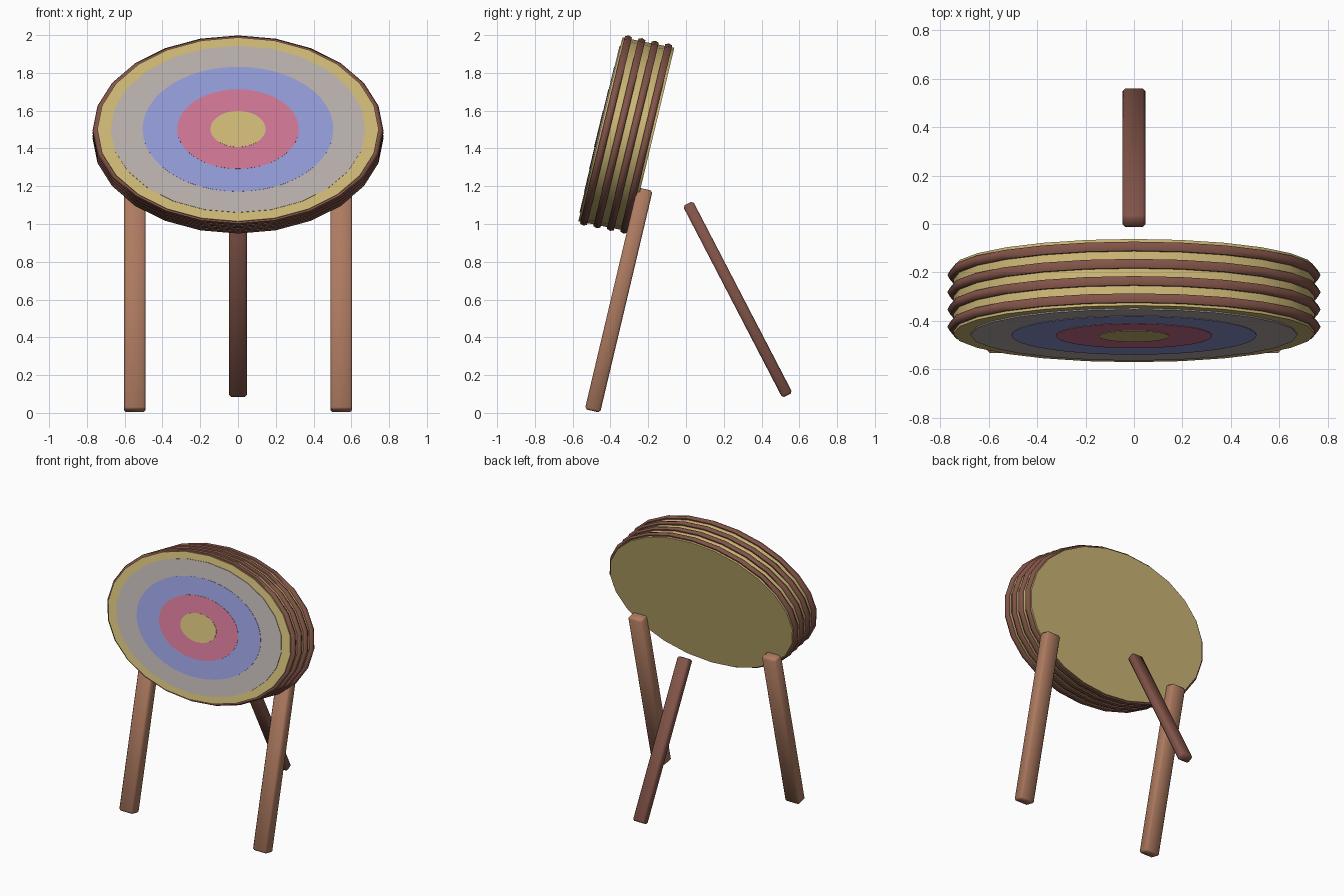
import bpy, bmesh, math
from mathutils import Matrix, Vector

if "Cube" in bpy.data.objects:
    bpy.data.objects.remove(bpy.data.objects["Cube"])


def material(name, r, g, b):
    lin = [((c / 255 + 0.055) / 1.055) ** 2.4 for c in (r, g, b)]
    m = bpy.data.materials.new(name)
    m.diffuse_color = (*lin, 1)
    m.use_nodes = True
    m.node_tree.nodes["Principled BSDF"].inputs["Base Color"].default_value = m.diffuse_color
    return m


STRAW = material("straw", 205, 184, 118)
ROPE = material("dark_wood", 130, 84, 72)
WOOD = material("light_wood", 173, 122, 96)
GREY = material("grey_paint", 182, 174, 171)
BLUE = material("blue_paint", 145, 153, 212)
RED = material("red_paint", 206, 117, 146)

# Leaning board frame: local x is wide, y runs up the face, z runs to the back
RATIO = 0.672
UP = Vector((0, 0.2334, 0.9724))
BACK = Vector((0, 0.98, -0.196))
FACE = Vector((0, -0.453, 1.501))
FRAME = Matrix.Translation(FACE) @ Matrix(((1, 0, 0),
                                           (0, UP.y, BACK.y),
                                           (0, UP.z, BACK.z))).to_4x4()
SQUASH = Matrix.Diagonal((1, RATIO, 1, 1))


def finish(name, bm, mat, matrix, angle=40):
    bm.transform(matrix)
    bmesh.ops.recalc_face_normals(bm, faces=bm.faces)
    me = bpy.data.meshes.new(name)
    bm.to_mesh(me)
    bm.free()
    me.materials.append(mat)
    ob = bpy.data.objects.new(name, me)
    bpy.context.collection.objects.link(ob)
    bpy.ops.object.select_all(action='DESELECT')
    ob.select_set(True)
    bpy.context.view_layer.objects.active = ob
    bpy.ops.object.shade_smooth_by_angle(angle=math.radians(angle))
    return ob


def disc(name, radius, front, back, mat, sides):
    bm = bmesh.new()
    bmesh.ops.create_cone(bm, cap_ends=True, segments=sides, radius1=radius,
                          radius2=radius, depth=back - front,
                          matrix=Matrix.Translation((0, 0, (front + back) / 2)))
    return finish(name, bm, mat, FRAME @ SQUASH)


def hoop(name, radius, minor, depth, mat, sides=24, section=6):
    bm = bmesh.new()
    rows = []
    for i in range(sides):
        a = math.tau * i / sides
        row = []
        for j in range(section):
            b = math.tau * j / section
            r = radius + minor * math.cos(b)
            row.append(bm.verts.new((r * math.cos(a), r * math.sin(a),
                                     depth + minor * math.sin(b))))
        rows.append(row)
    for i in range(sides):
        p, q = rows[i], rows[(i + 1) % sides]
        for j in range(section):
            k = (j + 1) % section
            bm.faces.new((p[j], q[j], q[k], p[k]))
    return finish(name, bm, mat, FRAME @ SQUASH, 65)


def leg(name, x, bottom, top, width, thick, mat):
    a, b = Vector((x, *bottom)), Vector((x, *top))
    axis = (b - a).normalized()
    side = Vector((1, 0, 0))
    rot = Matrix((side, axis.cross(side), axis)).transposed().to_4x4()
    bm = bmesh.new()
    bmesh.ops.create_cube(bm, size=1)
    bmesh.ops.scale(bm, vec=(width, thick, (b - a).length), verts=bm.verts)
    # chamfered edges
    bmesh.ops.bevel(bm, geom=bm.edges[:], offset=0.011, segments=1,
                    affect='EDGES', profile=0.5)
    return finish(name, bm, mat, Matrix.Translation((a + b) / 2) @ rot, 50)


# Straw board with four wrapped hoops
disc("target_board", 0.745, 0, 0.28, STRAW, 24)
for i in range(4):
    hoop(f"hoop_{i + 1}", 0.748, 0.022, 0.03 + 0.0725 * i, ROPE)

# Painted scoring rings stacked on the face
rings = (("outer_ring", 0.675, GREY, 24), ("middle_ring", 0.505, BLUE, 48),
         ("inner_ring", 0.322, RED, 48), ("bullseye", 0.146, STRAW, 48))
for i, (name, radius, mat, sides) in enumerate(rings):
    disc(name, radius, -0.005 - 0.002 * i, 0.001 - 0.002 * i, mat, sides)

# Two front legs and one rear prop
for name, x in (("front_leg_left", -0.547), ("front_leg_right", 0.547)):
    leg(name, x, (-0.495, 0.0105), (-0.217, 1.185), 0.115, 0.083, WOOD)
leg("rear_leg", 0, (0.537, 0.093), (0.01, 1.108), 0.094, 0.06, ROPE)
